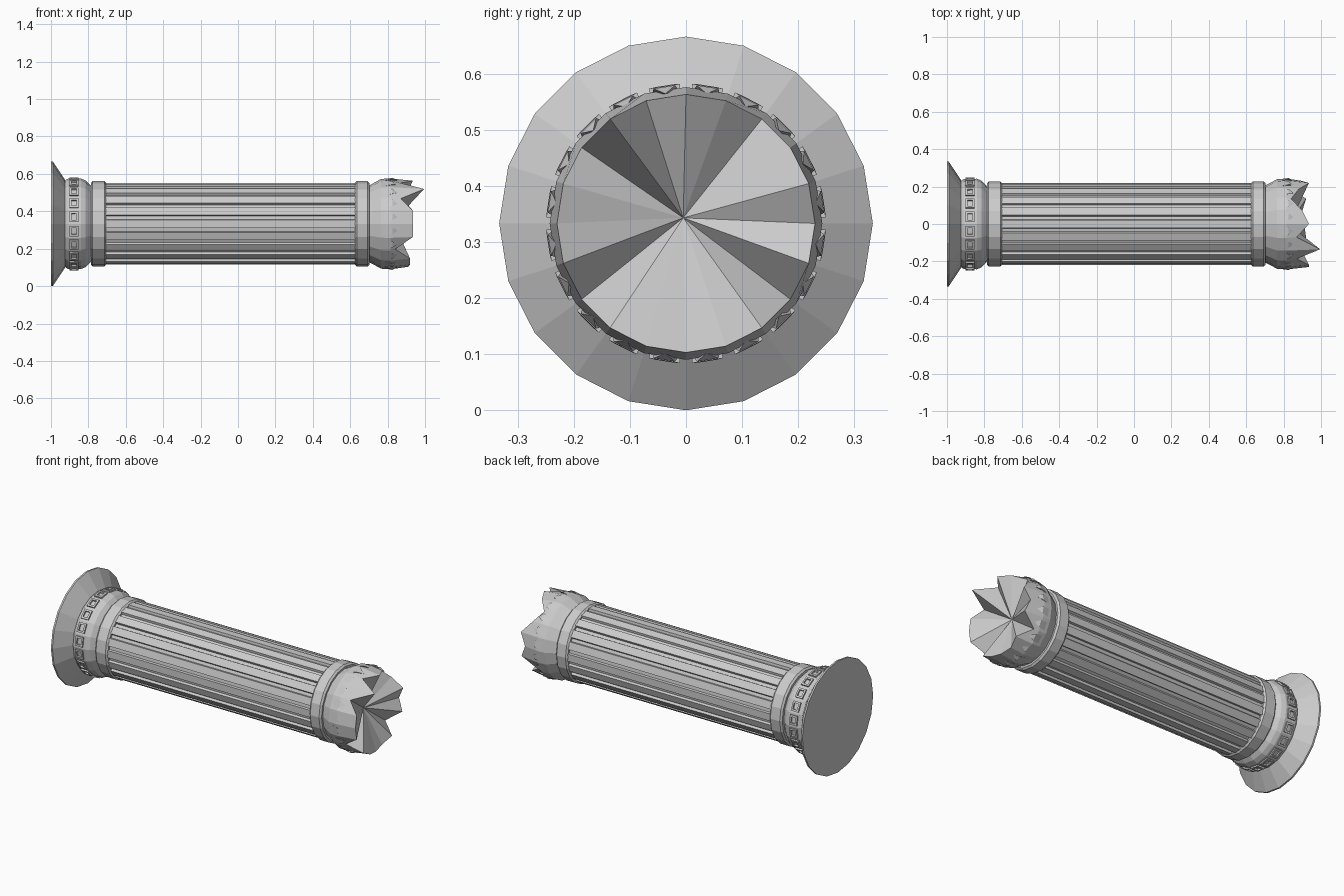
import bpy
from math import cos, sin, radians

if "Cube" in bpy.data.objects:
    bpy.data.objects.remove(bpy.data.objects["Cube"])

AXIS_Z = 0.333
N = 20
STEP = 360 / N


def pt(x, r, deg):
    a = radians(deg)
    return (x, r * cos(a), AXIS_Z + r * sin(a))


def add_mesh(name, verts, faces):
    me = bpy.data.meshes.new(name)
    me.from_pydata(verts, [], faces)
    ob = bpy.data.objects.new(name, me)
    bpy.context.collection.objects.link(ob)
    return ob


def loft(name, rings, start_cap=True, end_cap=True):
    """Join equal-length rings of points running along +x."""
    n = len(rings[0])
    verts = [p for ring in rings for p in ring]
    faces = []
    for i in range(len(rings) - 1):
        for k in range(n):
            a, b = i * n + k, i * n + (k + 1) % n
            faces.append((a, b, b + n, a + n))
    if start_cap:
        faces.append(tuple(reversed(range(n))))
    if end_cap:
        faces.append(tuple(range(len(verts) - n, len(verts))))
    return add_mesh(name, verts, faces)


def turned(name, profile):
    return loft(name, [[pt(x, r, k * STEP) for k in range(N)] for x, r in profile])


def repeated(name, points, faces):
    """Repeat a small (x, radius, degrees) ornament around the axis."""
    verts, out = [], []
    for k in range(N):
        base = len(verts)
        verts += [pt(x, r, d + (k + 0.5) * STEP) for x, r, d in points]
        out += [tuple(base + i for i in f) for f in faces]
    return add_mesh(name, verts, out)


# flared foot and rounded moulding
turned("foot", [(-1, 0.333), (-0.99, 0.333), (-0.925, 0.235)])
turned("base_moulding", [(-0.93, 0.228), (-0.91, 0.241), (-0.84, 0.242),
                         (-0.815, 0.232), (-0.783, 0.2)])

# square beads round the moulding, each with a sunken middle
bead = []
for r, dx, dd in ((0.23, 0.024, 6.5), (0.249, 0.024, 6.5),
                  (0.249, 0.014, 4), (0.238, 0.014, 4)):
    bead += [(-0.877 + sx * dx, r, sd * dd)
             for sx, sd in ((-1, -1), (1, -1), (1, 1), (-1, 1))]
bead_faces = [(i * 4 + k, i * 4 + (k + 1) % 4, i * 4 + 4 + (k + 1) % 4, i * 4 + 4 + k)
              for i in range(3) for k in range(4)] + [(12, 13, 14, 15)]
repeated("beads", bead, bead_faces)

# plain bands at both ends of the shaft
for name, x0, x1 in (("lower_band", -0.787, -0.705), ("upper_band", 0.625, 0.703)):
    turned(name, [(x0, 0.218), (x0 + 0.01, 0.228), (x1 - 0.01, 0.228), (x1, 0.218)])

# fluted shaft
section = [(r, k * STEP + d) for k in range(N)
           for r, d in ((0.219, -5.6), (0.219, 5.6), (0.205, 6.6), (0.205, 11.4))]
loft("fluted_shaft", [[pt(x, r, d) for r, d in section] for x in (-0.71, 0.63)])

# broken capital with a jagged rim falling to a sunken centre
rim_x = [0.90, 0.935, 0.88, 0.84, 0.90, 0.935, 0.87, 0.995, 0.87, 0.935,
         0.935, 0.935, 0.84, 0.92, 0.92, 0.91, 0.90, 0.92, 0.84, 0.93]
rings = [[pt(x, r, k * STEP) for k in range(N)]
         for x, r in ((0.70, 0.205), (0.722, 0.216), (0.765, 0.24), (0.815, 0.243))]
rings.append([pt(x, 0.23, k * STEP) for k, x in enumerate(rim_x)])
capital = loft("broken_capital", rings, end_cap=False)
last = len(rings) * N - N
verts = [v.co[:] for v in capital.data.vertices] + [(0.83, -0.005, 0.343)]
faces = [tuple(p.vertices) for p in capital.data.polygons]
faces += [(last + k, last + (k + 1) % N, last + N) for k in range(N)]
capital.data.clear_geometry()
capital.data.from_pydata(verts, [], faces)

# pointed leaf tips standing off the capital
repeated("leaf_tips",
         [(0.765, 0.236, -6), (0.765, 0.236, 6), (0.825, 0.247, 4.5), (0.825, 0.247, -4.5),
          (0.855, 0.234, 0)],
         [(0, 1, 2, 3), (3, 2, 4), (0, 3, 4), (1, 4, 2), (0, 4, 1)])
